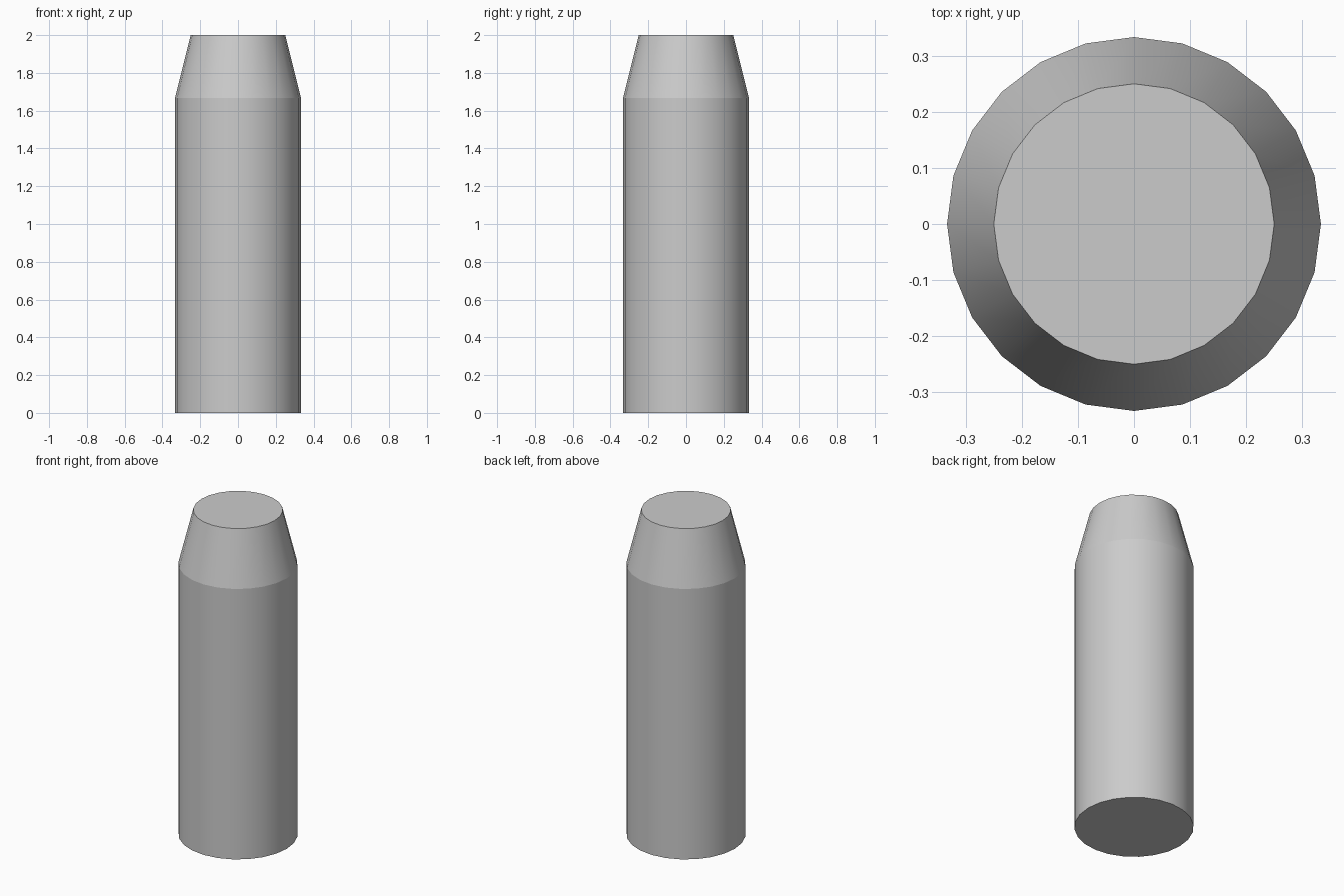
import bpy, bmesh, math

if "Cube" in bpy.data.objects:
    bpy.data.objects.remove(bpy.data.objects["Cube"])

SIDES = 24
# Profile of the peg: (radius, height) from foot to tip
PROFILE = [(0.3333, 0.0), (0.3333, 1.6667), (0.25, 2.0)]

bm = bmesh.new()

# Rings of vertices, one per profile point
rings = []
for r, z in PROFILE:
    angles = [2 * math.pi * i / SIDES for i in range(SIDES)]
    rings.append([bm.verts.new((r * math.cos(a), r * math.sin(a), z)) for a in angles])

# Straight body and tapered shoulder, smooth around the axis
for low, high in zip(rings, rings[1:]):
    for i in range(SIDES):
        j = (i + 1) % SIDES
        bm.faces.new((low[i], low[j], high[j], high[i])).smooth = True

# Flat end caps
bm.faces.new(rings[0][::-1])
bm.faces.new(rings[-1])

# Keep the horizontal rims crisp
for e in bm.edges:
    if abs(e.verts[0].co.z - e.verts[1].co.z) < 1e-5:
        e.smooth = False

mesh = bpy.data.meshes.new("tapered_peg")
bm.to_mesh(mesh)
bm.free()
bpy.context.collection.objects.link(bpy.data.objects.new("tapered_peg", mesh))
